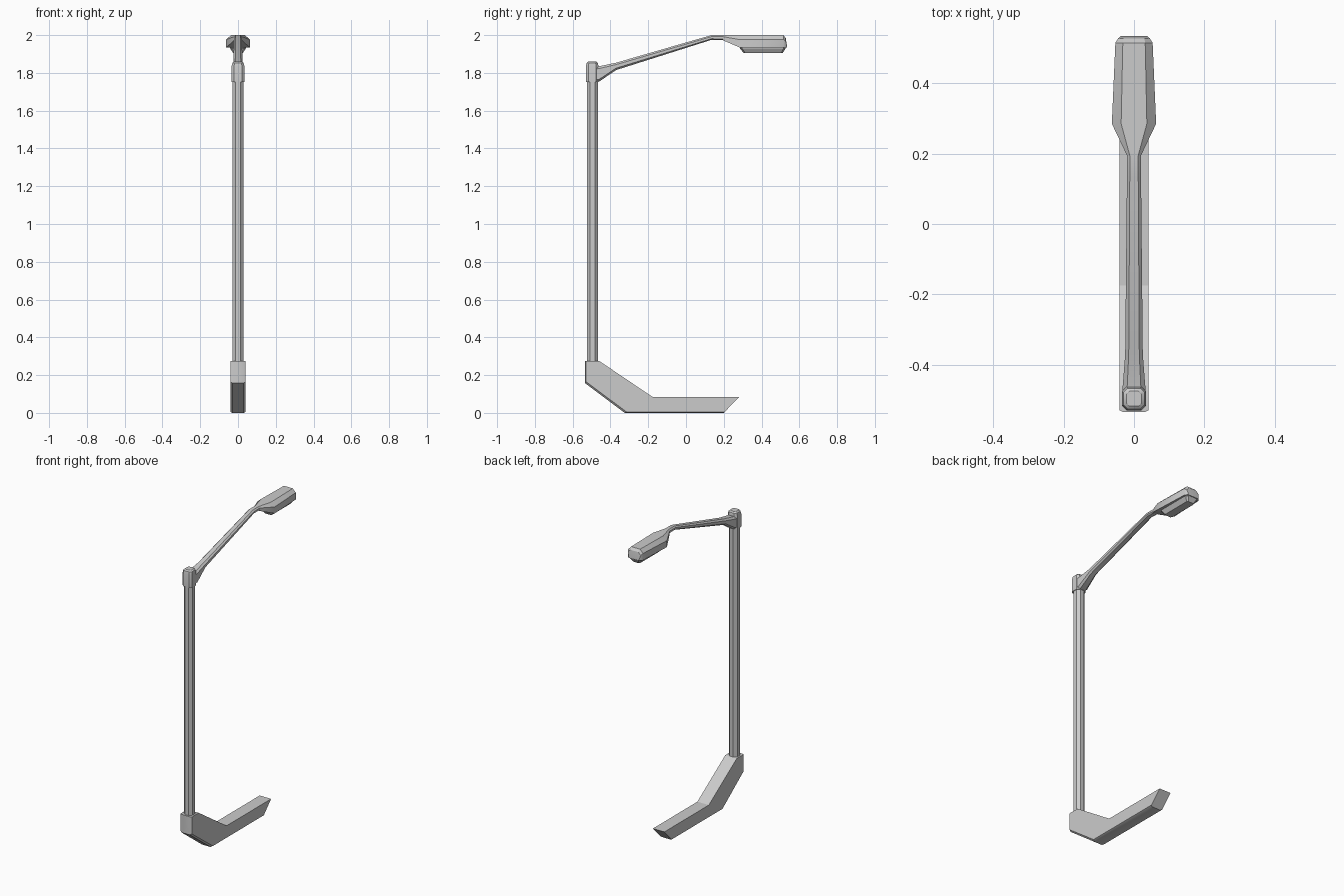
import bpy, bmesh, math

if "Cube" in bpy.data.objects:
    bpy.data.objects.remove(bpy.data.objects["Cube"])


def finish(bm, name):
    bmesh.ops.recalc_face_normals(bm, faces=bm.faces)
    mesh = bpy.data.meshes.new(name)
    bm.to_mesh(mesh)
    bm.free()
    ob = bpy.data.objects.new(name, mesh)
    bpy.context.collection.objects.link(ob)
    bpy.ops.object.select_all(action='DESELECT')
    bpy.context.view_layer.objects.active = ob
    ob.select_set(True)
    bpy.ops.object.shade_smooth_by_angle(angle=math.radians(32))
    return ob


def loft(name, rings):
    """Skin a list of equal-length point rings and cap both ends."""
    bm = bmesh.new()
    loops = [[bm.verts.new(p) for p in ring] for ring in rings]
    for a, b in zip(loops, loops[1:]):
        for i in range(len(a)):
            j = (i + 1) % len(a)
            bm.faces.new((a[i], a[j], b[j], b[i]))
    bm.faces.new(loops[0])
    bm.faces.new(loops[-1])
    return finish(bm, name)


def section(y, bottom, top, half, flat, c_top, c_bot):
    """Chamfered section across x at a given y."""
    right = [(half * flat, top), (half, top - c_top), (half, bottom + c_bot),
             (half * (flat if c_bot else 0.9), bottom)]
    return [(x, y, z) for x, z in right] + [(-x, y, z) for x, z in reversed(right)]


def plan(z, hx, y0, y1, c):
    """Chamfered rectangle in plan at height z."""
    pts = [(hx, y0 + c), (hx, y1 - c), (hx - c, y1), (c - hx, y1),
           (-hx, y1 - c), (-hx, y0 + c), (c - hx, y0), (hx - c, y0)]
    return [(x, y, z) for x, y in pts]


# Bent foot: each ring cuts across the profile, lower point then upper point
def foot_ring(lo, hi, c):
    (y0, z0), (y1, z1) = lo, hi
    h = 0.041
    return [(h - c, y0, z0), (h, y0 + (y1 - y0) * c * 6, z0 + (z1 - z0) * c * 6),
            (h, y1, z1), (-h, y1, z1),
            (-h, y0 + (y1 - y0) * c * 6, z0 + (z1 - z0) * c * 6), (c - h, y0, z0)]


foot_cuts = [((-0.535, 0.275), (-0.46, 0.275)), ((-0.535, 0.158), (-0.46, 0.275)),
             ((-0.325, 0.0), (-0.175, 0.083)), ((0.2, 0.0), (0.28, 0.083))]
foot_cuts[1] = ((-0.535, 0.158), (-0.458, 0.274))
loft("foot", [foot_ring(lo, hi, 0.011) for lo, hi in foot_cuts])

# Upright pole, eight sided
loft("pole", [plan(z, 0.03, -0.525, -0.465, 0.0175) for z in (0.265, 1.76)])

# Pole cap with rounded top
loft("pole_cap", [plan(1.752, 0.034, -0.53, -0.463, 0.013),
                  plan(1.835, 0.034, -0.53, -0.463, 0.013),
                  plan(1.853, 0.030, -0.526, -0.467, 0.012),
                  plan(1.86, 0.022, -0.518, -0.475, 0.009)])

# Arm and lamp head
loft("arm", [section(-0.48, 1.752, 1.832, 0.032, 0.6, 0.012, 0.012),
             section(-0.46, 1.754, 1.835, 0.032, 0.6, 0.012, 0.012),
             section(-0.37, 1.815, 1.854, 0.025, 0.6, 0.01, 0.01),
             section(0.135, 1.975, 2.0, 0.02, 0.6, 0.008, 0.006),
             section(0.21, 1.973, 2.0, 0.02, 0.6, 0.008, 0.006)])
loft("lamp_head", [section(0.195, 1.973, 2.0, 0.02, 0.6, 0.008, 0),
                   section(0.285, 1.934, 2.0, 0.063, 0.58, 0.024, 0),
                   section(0.515, 1.934, 2.0, 0.053, 0.6, 0.022, 0),
                   section(0.528, 1.934, 1.985, 0.045, 0.65, 0.018, 0),
                   section(0.534, 1.934, 1.945, 0.038, 0.7, 0.004, 0)])

# Light panel under the head
loft("light_panel", [plan(1.94, 0.042, 0.285, 0.528, 0.012),
                     plan(1.93, 0.042, 0.285, 0.528, 0.012),
                     plan(1.905, 0.026, 0.305, 0.512, 0.008)])
